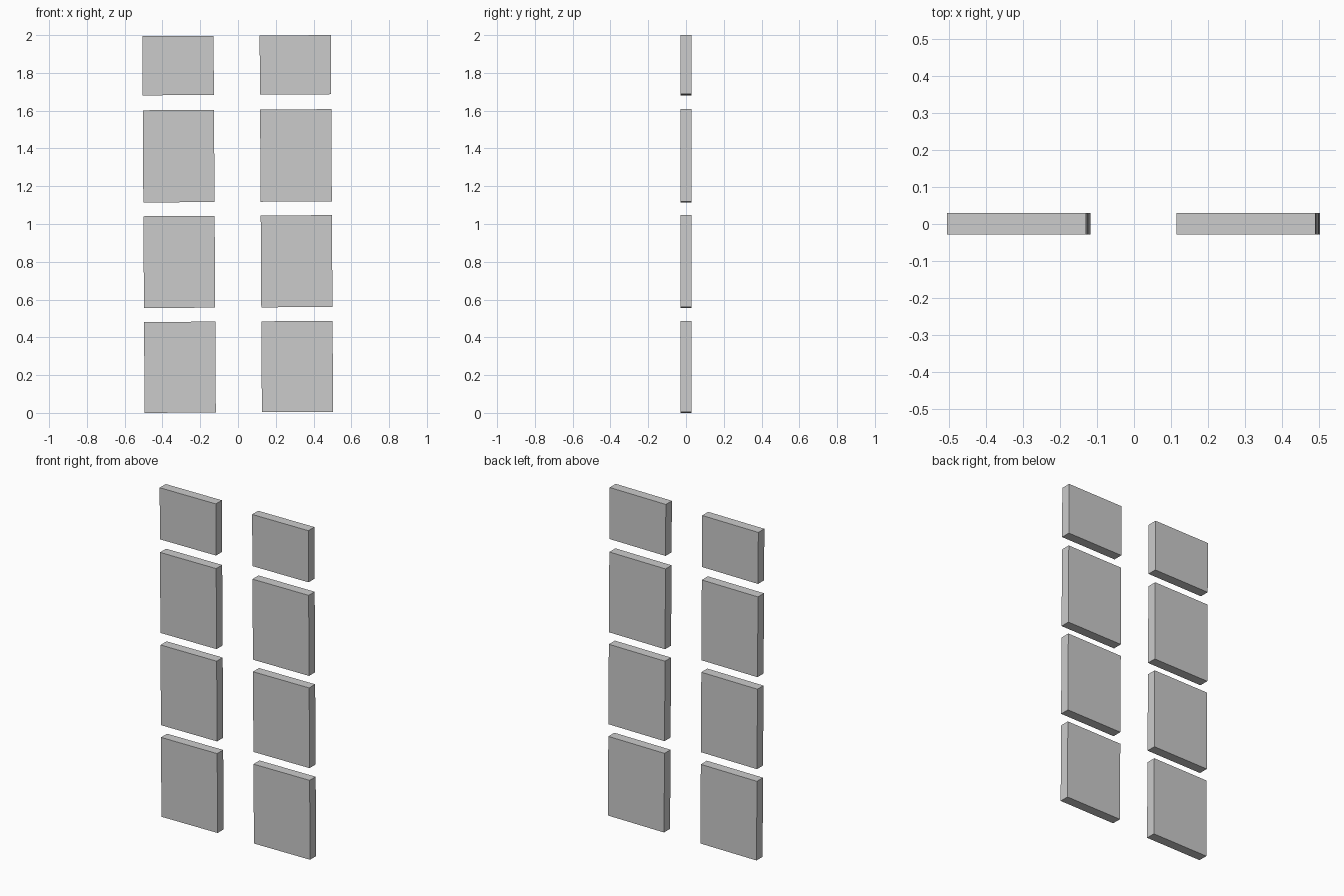
import bpy, bmesh
from mathutils import Matrix, Vector

if "Cube" in bpy.data.objects:
    bpy.data.objects.remove(bpy.data.objects["Cube"])

TILT = 0.006      # slight lean of the whole set, radians
WIDTH = 0.377
DEPTH = 0.058
COLUMNS = {"left": -0.312, "right": 0.309}
ROWS = [(0.003, 0.484), (0.558, 1.044), (1.117, 1.605), (1.684, 1.997)]

# Lean about the middle of the set
pivot = Vector((0, 0, 1))
lean = Matrix.Translation(pivot) @ Matrix.Rotation(-TILT, 4, 'Y') @ Matrix.Translation(-pivot)


def panel(name, x, bottom, top):
    """One flat rectangular slab."""
    bm = bmesh.new()
    bmesh.ops.create_cube(bm, size=1)
    bmesh.ops.scale(bm, vec=(WIDTH, DEPTH, top - bottom), verts=bm.verts)
    mesh = bpy.data.meshes.new(name)
    bm.to_mesh(mesh)
    bm.free()
    obj = bpy.data.objects.new(name, mesh)
    obj.matrix_world = lean @ Matrix.Translation((x, 0.001, (bottom + top) / 2))
    bpy.context.collection.objects.link(obj)


# Two columns of four panels, the top row shorter
for side, x in COLUMNS.items():
    for i, (bottom, top) in enumerate(ROWS, 1):
        panel(f"{side}_panel_{i}", x, bottom, top)
